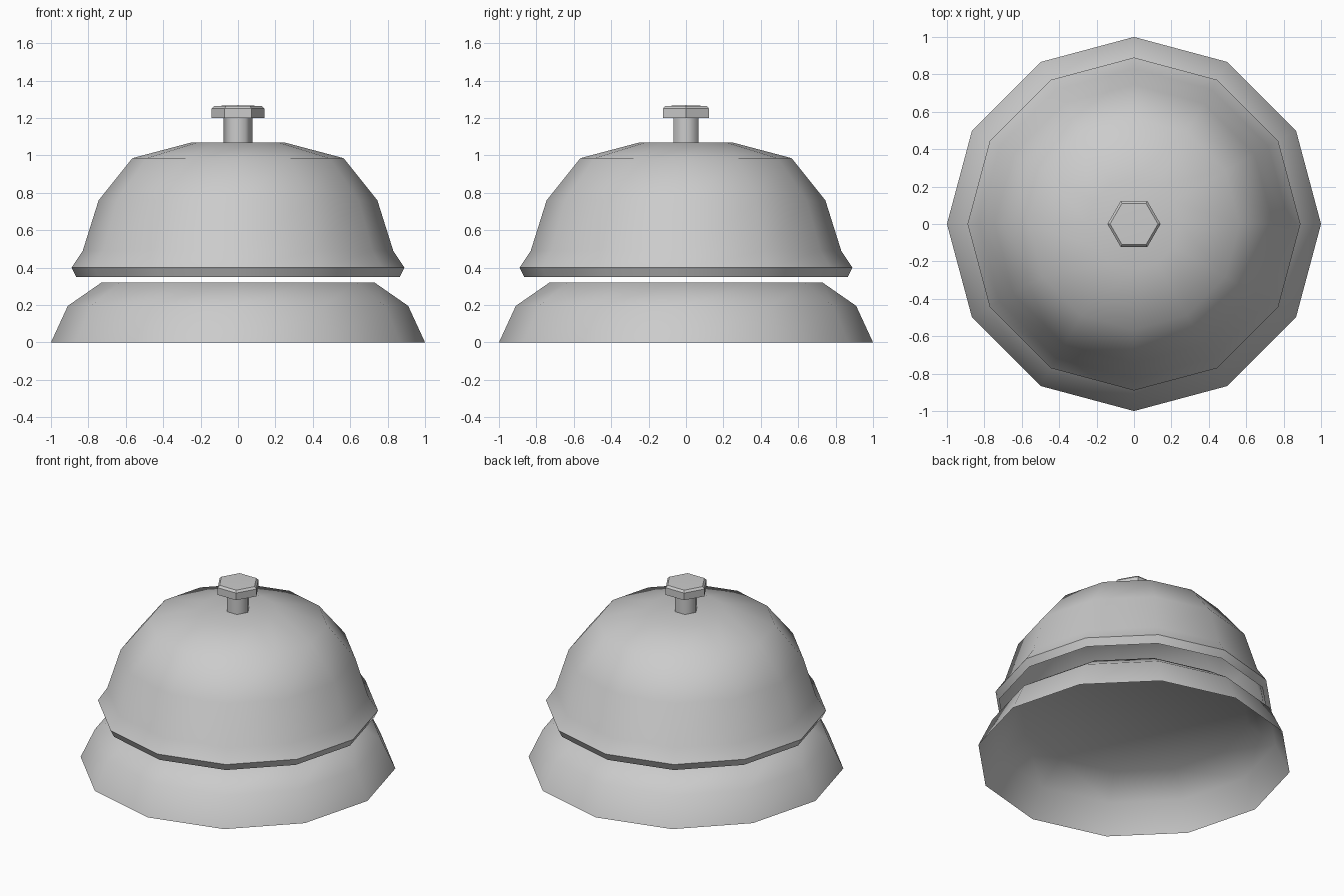
import bpy, bmesh, math

if "Cube" in bpy.data.objects:
    bpy.data.objects.remove(bpy.data.objects["Cube"])


def lathe(name, profile, sides, cap_bottom=False, apex=None, angle=40):
    """Revolve (radius, z) points around z, closing the top flat or with an apex."""
    bm = bmesh.new()
    rings = [[bm.verts.new((r * math.cos(2 * math.pi * i / sides),
                            r * math.sin(2 * math.pi * i / sides), z))
              for i in range(sides)] for r, z in profile]
    for low, high in zip(rings, rings[1:]):
        for i in range(sides):
            j = (i + 1) % sides
            bm.faces.new((low[i], low[j], high[j], high[i]))
    if cap_bottom:
        bm.faces.new(rings[0][::-1])
    if apex is None:
        bm.faces.new(rings[-1])
    else:
        tip = bm.verts.new((0, 0, apex))
        for i in range(sides):
            bm.faces.new((rings[-1][i], rings[-1][(i + 1) % sides], tip))
    mesh = bpy.data.meshes.new(name)
    bm.to_mesh(mesh)
    bm.free()
    obj = bpy.data.objects.new(name, mesh)
    bpy.context.collection.objects.link(obj)
    bpy.ops.object.select_all(action='DESELECT')
    obj.select_set(True)
    bpy.context.view_layer.objects.active = obj
    bpy.ops.object.shade_smooth_by_angle(angle=math.radians(angle))
    return obj


# Hollow base, open underneath
lathe("base", [(1.0, 0), (0.91, 0.195), (0.73, 0.32)], 12)

# Bell dome with flared lip, open underneath
lathe("bell_dome", [(0.865, 0.35), (0.89, 0.40), (0.83, 0.49), (0.745, 0.76),
                    (0.565, 0.985), (0.245, 1.07)], 12)

# Plunger stem and button
lathe("plunger_stem", [(0.077, 1.06), (0.077, 1.205)], 6, cap_bottom=True, angle=61)
lathe("plunger_button", [(0.142, 1.20), (0.142, 1.25), (0.128, 1.264)], 6,
      cap_bottom=True, apex=1.268)
